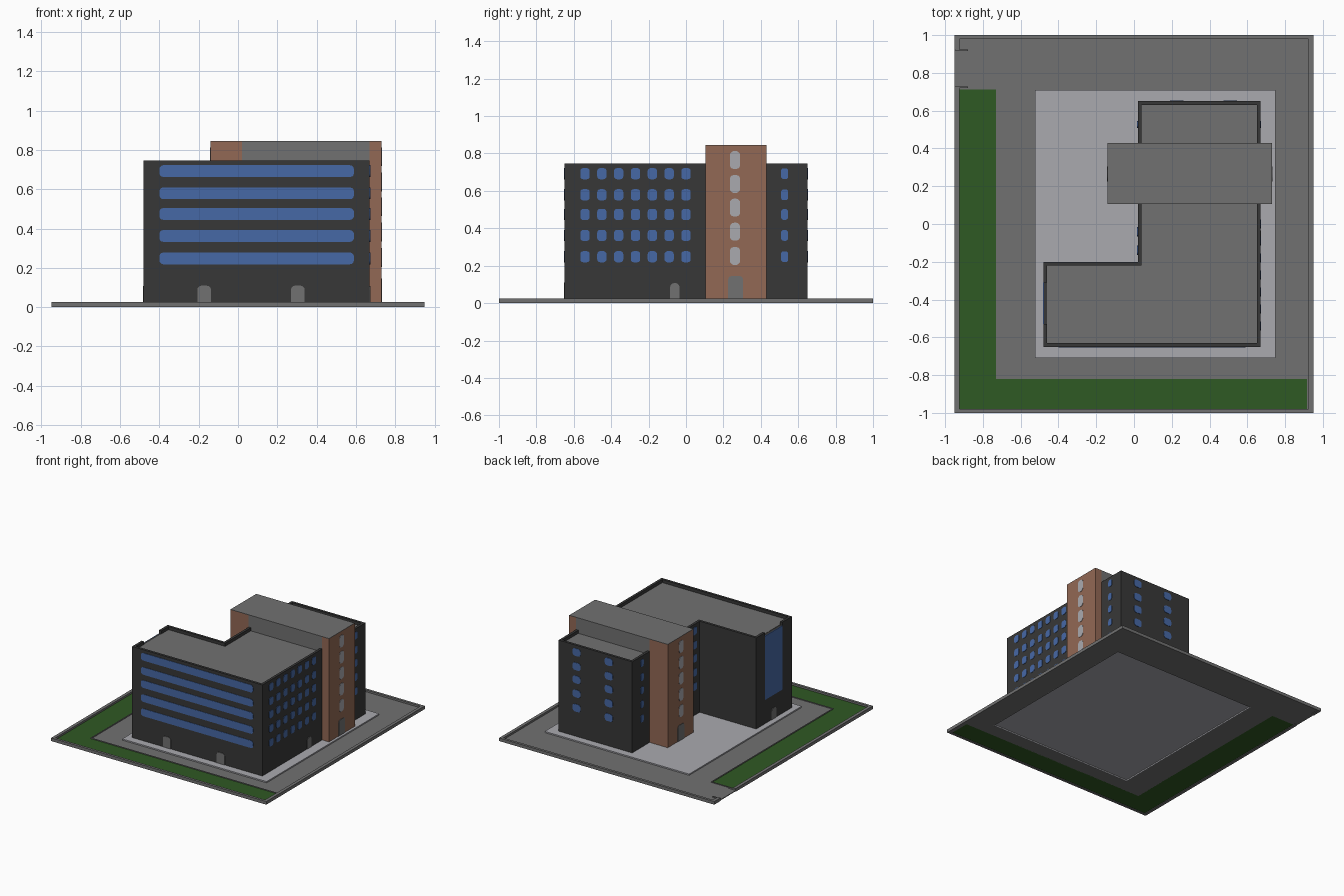
import bpy, bmesh, math

if "Cube" in bpy.data.objects:
    bpy.data.objects.remove(bpy.data.objects["Cube"])


def mat(name, r, g, b):
    m = bpy.data.materials.new(name)
    m.diffuse_color = (r, g, b, 1)
    m.use_nodes = True
    m.node_tree.nodes["Principled BSDF"].inputs["Base Color"].default_value = m.diffuse_color
    return m


GREY = mat("grey concrete", .165, .165, .165)
DARK = mat("charcoal wall", .039, .039, .039)
BROWN = mat("brown brick", .29, .14, .09)
BLUE = mat("blue glass", .062, .14, .38)
PALE = mat("pale paving", .40, .40, .43)
GREEN = mat("grass green", .028, .10, .017)


def finish(name, bm, m):
    bmesh.ops.recalc_face_normals(bm, faces=bm.faces)
    me = bpy.data.meshes.new(name)
    bm.to_mesh(me)
    bm.free()
    me.materials.append(m)
    ob = bpy.data.objects.new(name, me)
    bpy.context.collection.objects.link(ob)
    return ob


def extrude(bm, faces, vec):
    geo = bmesh.ops.extrude_face_region(bm, geom=faces)["geom"]
    bmesh.ops.translate(bm, vec=vec, verts=[g for g in geo if isinstance(g, bmesh.types.BMVert)])


def prism(name, pts, z0, z1, m):
    """Vertical prism over a plan outline."""
    bm = bmesh.new()
    f = bm.faces.new([bm.verts.new((x, y, z0)) for x, y in pts])
    extrude(bm, [f], (0, 0, z1 - z0))
    return finish(name, bm, m)


def rect(x0, x1, y0, y1):
    return [(x0, y0), (x1, y0), (x1, y1), (x0, y1)]


def frame(name, outer, inner, z0, z1, m):
    """Rectangular ring."""
    bm = bmesh.new()
    o = [bm.verts.new((x, y, z0)) for x, y in rect(*outer)]
    i = [bm.verts.new((x, y, z0)) for x, y in rect(*inner)]
    fs = [bm.faces.new((o[k], o[(k + 1) % 4], i[(k + 1) % 4], i[k])) for k in range(4)]
    extrude(bm, fs, (0, 0, z1 - z0))
    return finish(name, bm, m)


def rounded(u, z, w, h, r, arch=False):
    """Outline with rounded corners; an arch keeps its lower corners square."""
    pts = []
    for k, (sx, sz) in enumerate([(1, 1), (-1, 1), (-1, -1), (1, -1)]):
        if arch and sz < 0:
            pts.append((u + sx * w / 2, z - h / 2))
            continue
        for a in range(4):
            t = math.radians(90 * k + 30 * a)
            pts.append((u + sx * (w / 2 - r) + r * math.cos(t),
                        z + sz * (h / 2 - r) + r * math.sin(t)))
    return pts


def plates(name, axis, sign, wall, outlines, m, out=.003):
    """Thin panels on a wall whose normal is sign * axis."""
    bm = bmesh.new()
    for pts in outlines:
        a, d = wall - sign * .003, sign * (out + .003)
        vs = [bm.verts.new((a, u, z) if axis == "x" else (u, a, z)) for u, z in pts]
        extrude(bm, [bm.faces.new(vs)], (d, 0, 0) if axis == "x" else (0, d, 0))
    return finish(name, bm, m)


def door(u, w, top):
    return rounded(u, (top + .02) / 2, w, top - .02, .02, True)


# Ground: thin sheets left open underneath, inside a low boundary kerb
prism("boundary_kerb", [(-.95, .73), (-.95, -1), (.95, -1), (.95, 1), (-.95, 1), (-.95, .92),
                        (-.925, .92), (-.925, .98), (.925, .98), (.925, -.98),
                        (-.925, -.98), (-.925, .73)], 0, .025, GREY)
frame("road", (-.725, .925, -.815, .98), (-.525, .75, -.71, .71), .004, .01, GREY)
prism("road_corner", rect(-.925, -.725, .715, .98), .004, .01, GREY)
prism("driveway_entry", rect(-.95, -.925, .73, .92), .004, .01, GREY)
for i, y in enumerate((.725, .92)):
    prism(f"entry_kerb_{i}", rect(-.945, -.88, y - .004, y + .004), .004, .02, GREY)
prism("lawn", [(-.925, -.98), (.915, -.98), (.915, -.815), (-.725, -.815),
               (-.725, .715), (-.925, .715)], .004, .01, GREEN)
prism("lawn_edging", [(.925, -.82), (.925, -.812), (-.722, -.812), (-.722, .718),
                      (-.925, .718), (-.925, .712), (-.73, .712), (-.73, -.82)], .004, .015, GREY)
prism("lawn_end_kerb", rect(.915, .925, -.98, -.82), .004, .015, GREY)
prism("pavement", rect(-.52, .745, -.705, .705), .014, .02, PALE)
frame("pavement_edge", (-.525, .75, -.71, .71), (-.52, .745, -.705, .705), .004, .02, PALE)

# L-shaped building, flat roof and parapet (open above the tall window)
ROOF = .72
prism("building_walls", [(-.48, -.65), (.67, -.65), (.67, .65), (.02, .65),
                         (.02, -.20), (-.48, -.20)], .02, ROOF, DARK)
prism("roof_surface", [(-.46, -.63), (.65, -.63), (.65, .63), (.04, .63),
                       (.04, -.22), (-.46, -.22)], ROOF - .002, ROOF + .002, GREY)
prism("parapet", [(-.48, -.31), (-.48, -.20), (.02, -.20), (.02, .65), (.67, .65), (.67, -.65),
                  (-.48, -.65), (-.48, -.53), (-.46, -.53), (-.46, -.63), (.65, -.63),
                  (.65, .63), (.04, .63), (.04, -.22), (-.46, -.22), (-.46, -.31)],
      ROOF, .747, DARK)

# Stair tower crossing the rear wing
TOP = .845
prism("tower_left", rect(-.14, .02, .105, .43), .02, TOP - .003, BROWN)
prism("tower_right", rect(.67, .73, .105, .43), .02, TOP - .003, BROWN)
prism("tower_roof_block", rect(.02, .67, .105, .43), ROOF, TOP - .003, GREY)
prism("tower_roof_cap", rect(-.14, .73, .105, .43), TOP - .003, TOP, GREY)

# Windows
rows = (.692, .579, .474, .362, .248)
tower_rows = (.765, .637, .511, .382, .252)
plates("front_window_bands", "y", -1, -.65,
       [rounded(.095, z, .99, .06, .02) for z in rows], BLUE)
plates("right_windows", "x", 1, .67,
       [rounded(-.54 + .09 * k, z, .05, .06, .016) for k in range(7) for z in rows], BLUE)
plates("back_windows", "y", 1, .65,
       [rounded(x, z, .07, .06, .02) for x in (.226, .51) for z in rows], BLUE)
plates("courtyard_windows", "x", -1, .02,
       [rounded(y, z, .05, .06, .016) for y in (-.14, -.04) for z in rows], BLUE)
for side, sign, wall, tower in (("left", -1, .02, -.14), ("right", 1, .67, .73)):
    plates(f"rear_wing_{side}_windows", "x", sign, wall,
           [rounded(.527, z, .038, .058, .014) for z in rows], BLUE)
    plates(f"tower_{side}_windows", "x", sign, tower,
           [rounded(.262, z, .055, .096, .022) for z in tower_rows], PALE)
    plates(f"tower_{side}_door", "x", sign, tower, [door(.265, .08, .145)], GREY)
plates("left_tall_window", "x", -1, -.48,
       [[(-.53, .21), (-.31, .21), (-.31, ROOF), (-.53, ROOF)]], BLUE, .002)

# Doors
plates("front_doors", "y", -1, -.65, [door(x, .07, .109) for x in (-.172, .304)], GREY)
plates("right_door", "x", 1, .67, [door(-.06, .05, .107)], GREY)
plates("left_door", "x", -1, -.48, [door(-.42, .06, .107)], GREY)
